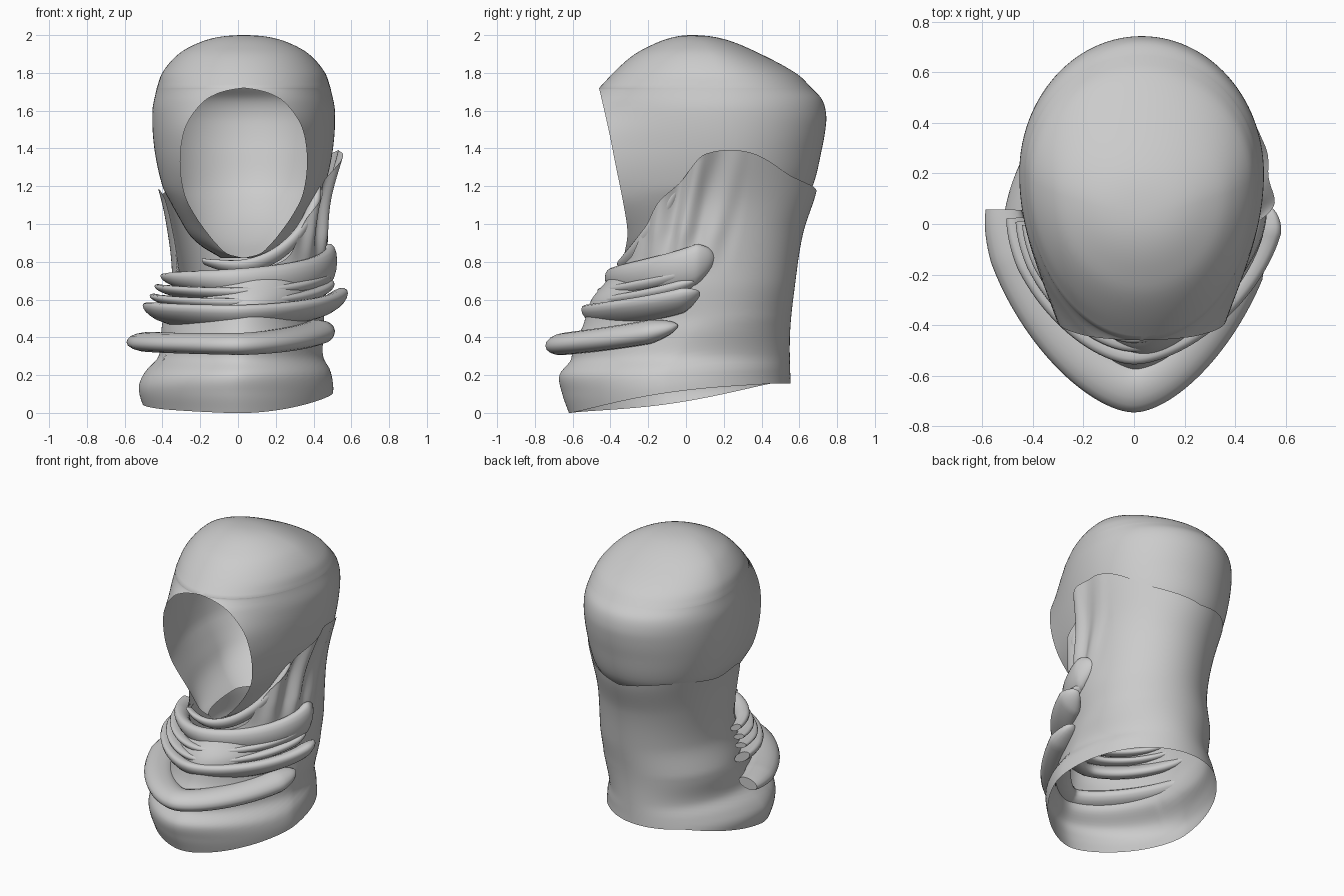
import bpy, bmesh, math

cube = bpy.data.objects.get("Cube")
if cube:
    bpy.data.objects.remove(cube)

fabric = bpy.data.materials.new("grey_fabric")
fabric.use_nodes = True
fabric.diffuse_color = (0.6, 0.6, 0.6, 1)
bsdf = fabric.node_tree.nodes["Principled BSDF"]
bsdf.inputs["Base Color"].default_value = (0.6, 0.6, 0.6, 1)
bsdf.inputs["Roughness"].default_value = 0.8


def curve(pts, v):
    """Smooth interpolation through (position, value) pairs."""
    if v <= pts[0][0]:
        return pts[0][1]
    if v >= pts[-1][0]:
        return pts[-1][1]
    i = max(k for k in range(len(pts) - 1) if pts[k][0] <= v)

    def slope(k):
        a, b = pts[max(k - 1, 0)], pts[min(k + 1, len(pts) - 1)]
        return (b[1] - a[1]) / (b[0] - a[0])
    (x0, y0), (x1, y1) = pts[i], pts[i + 1]
    h = x1 - x0
    t = (v - x0) / h
    s = t * t * (3 - 2 * t)
    return (y0 + (y1 - y0) * s + slope(i) * h * t * (1 - t) ** 2
            - slope(i + 1) * h * t * t * (1 - t))


def power(v, e):
    """Signed power, softened near zero so the front stays round."""
    return v * ((v * v + .03) / 1.03) ** ((e - 1) / 2)


def grid_object(name, rows, close=False, caps=False):
    """Skin rows of points into one smooth surface."""
    bm = bmesh.new()
    vs = [[bm.verts.new(p) for p in row] for row in rows]
    n = len(rows[0])
    for a, b in zip(vs, vs[1:]):
        for j in range(n if close else n - 1):
            k = (j + 1) % n
            bm.faces.new((a[j], a[k], b[k], b[j]))
    if caps:
        bm.faces.new(vs[0])
        bm.faces.new(vs[-1])
    bmesh.ops.remove_doubles(bm, verts=bm.verts, dist=0.0005)
    bmesh.ops.recalc_face_normals(bm, faces=bm.faces)
    mesh = bpy.data.meshes.new(name)
    bm.to_mesh(mesh)
    bm.free()
    mesh.materials.append(fabric)
    ob = bpy.data.objects.new(name, mesh)
    bpy.context.collection.objects.link(ob)
    bpy.ops.object.select_all(action="DESELECT")
    ob.select_set(True)
    bpy.context.view_layer.objects.active = ob
    bpy.ops.object.shade_smooth_by_angle(angle=math.radians(50))


# Hood: rows run from one side of the face opening, round the back, to the other
OPEN_X = [(.82, 0), (.84, .08), (.88, .13), (.95, .19), (1.05, .26), (1.15, .31), (1.3, .335),
          (1.45, .325), (1.55, .29), (1.65, .21), (1.69, .14), (1.71, .07), (1.72, 0)]
OPEN_Y = [(.82, -.33), (.95, -.31), (1.1, -.33), (1.3, -.37), (1.5, -.41), (1.72, -.46)]
HOOD_W = [(.82, .12), (.88, .22), (.94, .285), (1.03, .34), (1.12, .39), (1.2, .43), (1.4, .473),
          (1.6, .483), (1.72, .46)]
HOOD_BACK = [(.82, .2), (.9, .36), (1, .5), (1.1, .6), (1.2, .67), (1.4, .72), (1.5, .738), (1.58, .742),
             (1.66, .72), (1.72, .665)]
# Crown, by angle from the top of the opening to the highest point
CROWN_W = [(0, .46), (17, .43), (40, .345), (56, .255), (75, .13), (90, 0)]
CROWN_FRONT = [(0, -.46), (23, -.355), (40, -.27), (53, -.19), (75, -.06), (90, .03)]
CROWN_BACK = [(0, .665), (15, .59), (42, .38), (56, .28), (75, .15), (90, .03)]


def hood_row(z, xe, ye, w, ym, yb):
    half = []
    k = 1 - min(1, xe / .33)
    for i in range(25):
        t = i / 24
        a = t * math.pi / 2
        f = t + (1 - math.cos(a) - t) * k
        half.append((xe + (w - xe) * math.sin(a), ye + (ym - ye) * f, z))
    for i in range(1, 29):
        a = i / 28 * math.pi / 2
        half.append((w * math.cos(a), ym + (yb - ym) * math.sin(a), z))
    mirrored = [(-x, y, h) for x, y, h in reversed(half[:-1])]
    return [(x + .03, y, h) for x, y, h in half + mirrored]


rows = []
for i in range(49):
    z = 1.27 - .45 * math.cos(math.pi * i / 48)
    back = curve(HOOD_BACK, z)
    rows.append(hood_row(z, curve(OPEN_X, z), curve(OPEN_Y, z), curve(HOOD_W, z), min(.2, back * .4), back))
for i in range(1, 25):
    d = 90 * i / 24
    a = math.radians(d)
    rows.append(hood_row(1.72 + .28 * math.sin(a), 0, curve(CROWN_FRONT, d), curve(CROWN_W, d),
                         .03 + .17 * (1 - d / 90), curve(CROWN_BACK, d)))
grid_object("hood", rows)

# Neck wrap: a tube with a swollen front collar and an uneven top edge
NECK_W = [(0, .49), (.13, .515), (.22, .49), (.3, .435), (.45, .43), (.7, .41), (.95, .42), (1.14, .445), (1.4, .52)]
NECK_CX = [(0, 0), (.15, -.01), (.3, .015), (.5, .03), (.7, .06), (1.14, .035), (1.4, .03)]
NECK_MID = [(.2, -.1), (.5, .1)]
NECK_FRONT = [(0, -.62), (.1, -.655), (.2, -.67), (.28, -.61), (.36, -.6), (.45, -.55), (.6, -.5),
              (.7, -.42), (.8, -.36), (1.1, -.37), (1.4, -.38)]
NECK_BACK = [(0, .56), (.4, .55), (.7, .58), (.95, .62), (1.17, .69), (1.4, .73)]
NECK_POINT = [(.3, 1.22), (.85, 1.02)]
NECK_TOP = [(-180, 1.17), (-140, 1.2), (-105, 1.16), (-72, 1.13), (-65, .75), (-50, .72), (0, .76), (30, .82),
            (45, .98), (60, 1.12), (75, 1.24), (90, 1.37), (112, 1.38), (140, 1.25), (180, 1.17)]


def neck_point(deg, z):
    a = math.radians(deg)
    s, c = math.sin(a), math.cos(a)
    e = curve(NECK_POINT, z) if c > 0 else 1
    mid = curve(NECK_MID, z)
    depth = mid - curve(NECK_FRONT, z) if c > 0 else curve(NECK_BACK, z) - mid
    # slanting drape ridges on one side
    mask = max(0, 1 - abs(deg - 72) / 40) * max(0, min(1, (z - .75) / .2))
    r = 1 + .06 * mask * math.sin(deg * .3 - z * 9)
    return (curve(NECK_CX, z) + curve(NECK_W, z) * r * power(s, e), mid - depth * r * power(c, e), z)


columns = []
for j in range(180):
    deg = -180 + 2 * j
    y = neck_point(deg, .05)[1]
    t = min(1, max(0, (y + .63) / 1.08))
    low = .155 * t + .12 * math.sin(math.radians(deg)) * t * (1 - t)
    top = curve(NECK_TOP, deg)
    columns.append([neck_point(deg, low + (top - low) * i / 48) for i in range(49)])
grid_object("neck_wrap", [list(r) for r in zip(*columns)], close=True)


# Scarf folds: flattened rolls sweeping round the front of the neck
def fold(name, front, left, right, ends, width, heights, tilt, e):
    """front=(y, z); left and right=(half width, z); ends=end angles; e=pointedness."""
    rows = []
    for i in range(73):
        deg = -ends[0] + (ends[0] + ends[1]) * i / 72
        a = math.radians(deg)
        side, t = (right, deg / ends[1]) if deg > 0 else (left, -deg / ends[0])
        s, c = math.sin(a), math.cos(a)
        x, y = side[0] * power(s, e), .05 - (.05 - front[0]) * power(c, e)
        z = front[1] + (side[1] - front[1]) * t * t
        scale = max(.02, min(1, (1 - i / 72) / .08)) ** .5 * min(1, .75 + i / 36)
        h = heights[0] + (heights[1] - heights[0]) * i / 72
        n = math.hypot(s / side[0], c / (.05 - front[0]))
        nx, ny = s / side[0] / n, -c / (.05 - front[0]) / n
        ring = []
        for k in range(16):
            b = k / 16 * math.tau
            o, u = width * scale * math.cos(b), h * scale * math.sin(b)
            ring.append((x + nx * o, y + ny * o, z + u + tilt * o))
        rows.append(ring)
    grid_object(name, rows, close=True, caps=True)


fold("lowest_fold", (-.65, .365), (.515, .385), (.48, .46), (91, 78), .095, (.05, .065), -.1, 1.32)
fold("wide_fold", (-.48, .51), (.45, .54), (.52, .63), (86, 94), .075, (.045, .055), .5, 1.25)
fold("thin_fold", (-.45, .575), (.43, .61), (.47, .7), (84, 92), .055, (.025, .035), .25, 1.2)
fold("middle_fold", (-.42, .63), (.41, .66), (.47, .75), (82, 88), .05, (.025, .035), .3, 1.18)
fold("high_fold", (-.38, .695), (.38, .71), (.475, .82), (80, 106), .05, (.03, .115), .4, 1.14)
fold("chin_fold", (-.33, .775), (.38, .8), (.44, 1.2), (30, 76), .035, (.02, .06), .4, 1.1)
